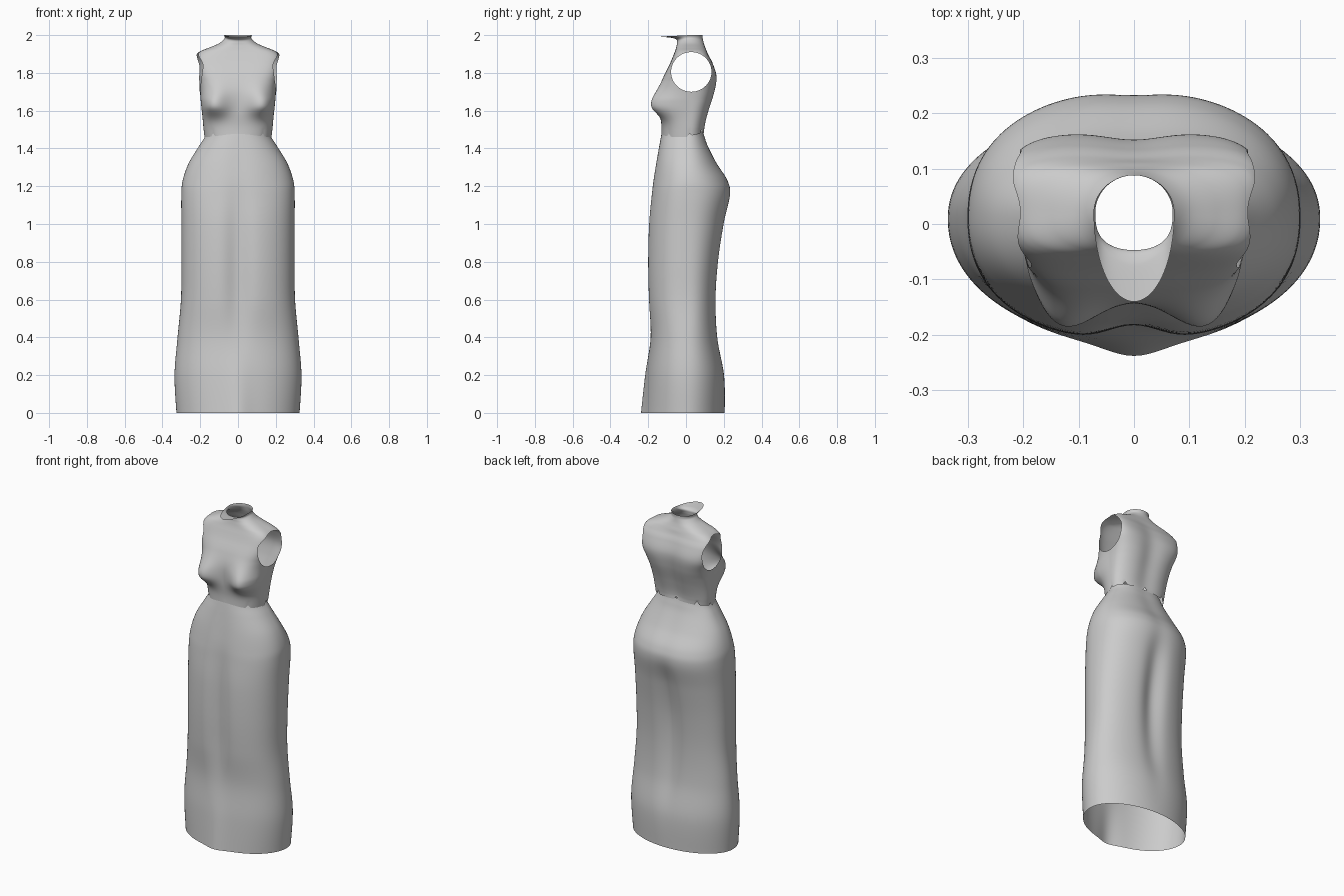
import bpy, bmesh, math

N = 144  # points around each ring


def spline(rows, steps):
    """Catmull-Rom through profile rows, all columns together."""
    out = []
    last = len(rows) - 1
    for i in range(last):
        p = [rows[max(0, min(last, i + k))] for k in (-1, 0, 1, 2)]
        for s in range(steps + (i == last - 1)):
            t = s / steps
            out.append([0.5 * (2 * b + (c - a) * t + (2 * a - 5 * b + 4 * c - d) * t * t
                               + (3 * b - a - 3 * c + d) * t ** 3)
                        for a, b, c, d in zip(*p)])
    return out


def loft(rows, steps, cy, adjust=None):
    """Open tube. Row: z, half width, front y, back y, squareness, front groove, back groove."""
    bm = bmesh.new()
    rings = []
    for z, a, yf, yb, n, gf, gb in spline(rows, steps):
        ring = []
        for i in range(N):
            t = 2 * math.pi * i / N
            c, s = math.cos(t), math.sin(t)
            r = (abs(c) ** n + abs(s) ** n) ** (-1 / n)
            x = a * r * c
            y = cy + r * s * ((yb - cy) if s > 0 else (cy - yf))
            dent = math.exp(-(x / 0.065) ** 2) * abs(s)
            y += gf * dent if s < 0 else -gb * dent
            co = (x, y, z)
            if adjust:
                co = adjust(t, *co)
            ring.append(bm.verts.new(co))
        rings.append(ring)
    for lo, hi in zip(rings, rings[1:]):
        for i in range(N):
            j = (i + 1) % N
            bm.faces.new((lo[i], lo[j], hi[j], hi[i]))
    return bm


def finish(bm, name):
    me = bpy.data.meshes.new(name)
    bm.normal_update()
    bm.to_mesh(me)
    bm.free()
    me.shade_smooth()
    ob = bpy.data.objects.new(name, me)
    bpy.context.collection.objects.link(ob)
    return ob


# Skirt: long tube with hip swell and centre grooves
skirt_rows = [
    (0.00, 0.326, -0.220, 0.205, 2.0, -0.018, 0.000),
    (0.20, 0.336, -0.208, 0.205, 2.1, -0.008, 0.004),
    (0.40, 0.320, -0.192, 0.172, 2.2, 0.006, 0.015),
    (0.60, 0.302, -0.205, 0.164, 2.3, 0.025, 0.025),
    (0.80, 0.300, -0.210, 0.178, 2.3, 0.028, 0.032),
    (1.00, 0.300, -0.204, 0.208, 2.3, 0.022, 0.025),
    (1.15, 0.300, -0.188, 0.238, 2.3, 0.012, 0.008),
    (1.23, 0.293, -0.178, 0.225, 2.2, 0.008, 0.006),
    (1.32, 0.262, -0.163, 0.168, 2.2, 0.006, 0.006),
    (1.41, 0.208, -0.146, 0.122, 2.2, 0.004, 0.006),
    (1.46, 0.176, -0.135, 0.104, 2.2, 0.002, 0.006),
    (1.49, 0.165, -0.127, 0.095, 2.2, 0.000, 0.006),
]
finish(loft(skirt_rows, 8, 0.01), "skirt")


# Bodice: bust, wider upper back, notched lower edge, dipped collar lip
def shape_bodice(t, x, y, z):
    s = math.sin(t)
    if s < 0:
        h = 0.055 if z < 1.62 else 0.085
        bust = math.exp(-((abs(x) - 0.12) / 0.065) ** 2 - ((z - 1.625) / h) ** 2) * min(1, -s * 2)
        y -= 0.06 * bust
        x *= 1 + 0.10 * bust
    k = max(0, min(1, (z - 1.66) / 0.1)) * max(0, min(1, (1.95 - z) / 0.05))
    x *= 1 + 0.55 * k * (y - 0.03)
    w = max(0, 1 - (z - 1.46) / 0.05)
    z += w * (0.022 * max(0, s) ** 0.5 + 0.02 * max(0, math.cos(8 * (t - math.pi / 2))) ** 8)
    z -= 0.008 * max(0, -s) * max(0, (z - 1.985) / 0.015)
    return x, y, z


bodice_rows = [
    (1.460, 0.178, -0.130, 0.102, 2.3, 0, 0.008),
    (1.520, 0.184, -0.130, 0.106, 2.4, 0, 0.012),
    (1.600, 0.191, -0.138, 0.126, 2.6, 0, 0.014),
    (1.700, 0.202, -0.140, 0.155, 3.2, 0, 0.014),
    (1.780, 0.218, -0.118, 0.164, 4.0, 0, 0.012),
    (1.850, 0.228, -0.085, 0.143, 4.5, 0, 0.008),
    (1.890, 0.224, -0.068, 0.122, 4.2, 0, 0.004),
    (1.915, 0.198, -0.058, 0.110, 3.6, 0, 0),
    (1.935, 0.150, -0.052, 0.102, 2.8, 0, 0),
    (1.955, 0.103, -0.048, 0.095, 2.3, 0, 0),
    (1.975, 0.077, -0.050, 0.090, 2.0, 0, 0),
    (1.987, 0.070, -0.078, 0.088, 2.0, 0, 0),
    (2.000, 0.073, -0.140, 0.088, 2.0, 0, 0),
]
bm = loft(bodice_rows, 10, 0.02, shape_bodice)


# Armholes: oval openings cut cleanly through both sides
def oval(co):
    return ((co.y - 0.028) / 0.107) ** 2 + ((co.z - 1.805) / 0.105) ** 2 - 1


cuts = []
for e in list(bm.edges):
    v, o = e.verts
    f, g = oval(v.co), oval(o.co)
    if abs(v.co.x) > 0.12 and f * g < 0:
        cuts.append(bmesh.utils.edge_split(e, v, f / (f - g))[1])
bmesh.ops.connect_verts(bm, verts=cuts)
inside = [f for f in bm.faces
          if abs(f.calc_center_median().x) > 0.12 and oval(f.calc_center_median()) < 0]
bmesh.ops.delete(bm, geom=inside, context='FACES')
finish(bm, "bodice")
